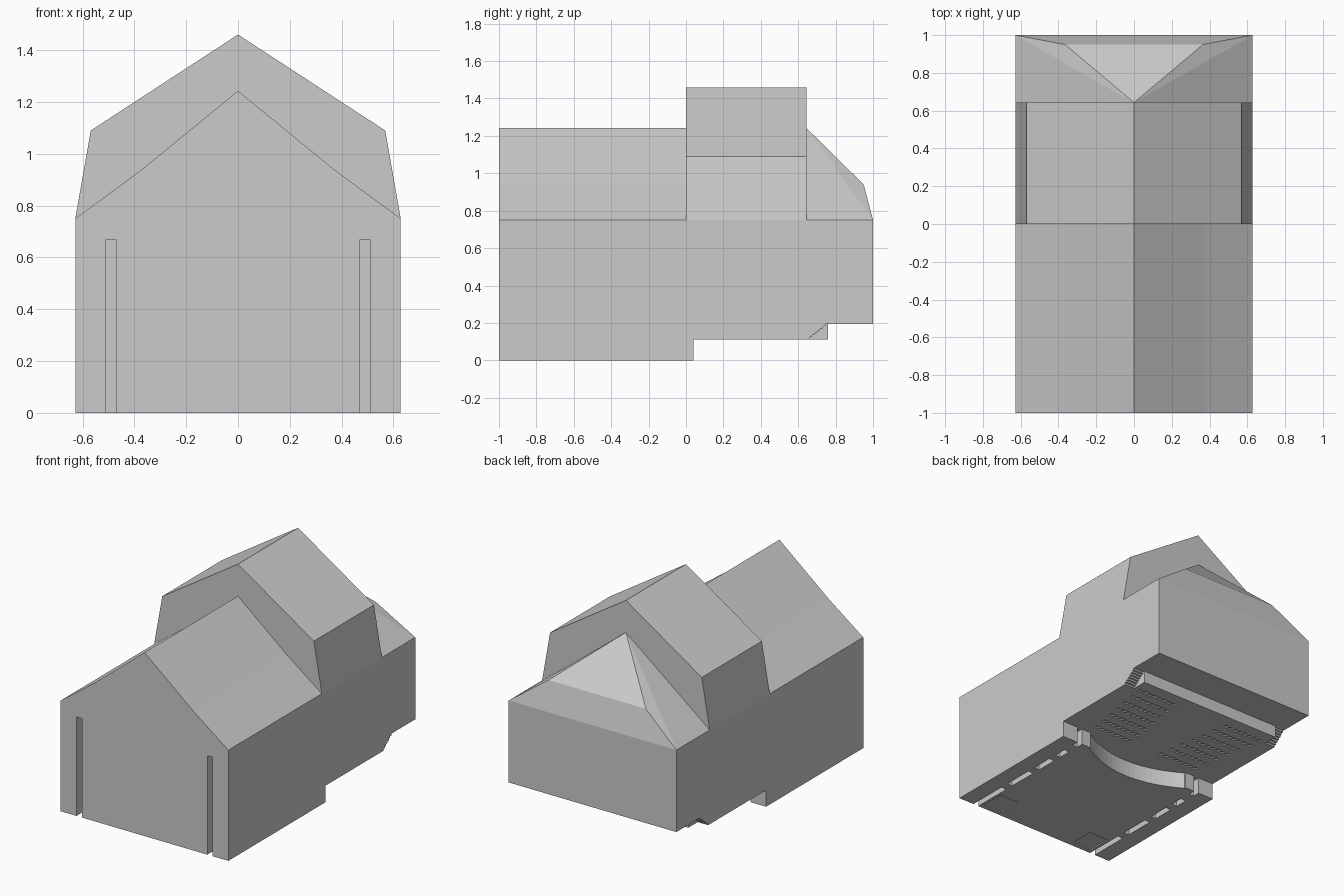
import bpy, bmesh, math

cube = bpy.data.objects.get("Cube")
if cube:
    bpy.data.objects.remove(cube, do_unlink=True)

grey = bpy.data.materials.new("plain_grey")
grey.use_nodes = True
COLOUR = (0.6, 0.6, 0.6, 1)
grey.diffuse_color = COLOUR
grey.node_tree.nodes["Principled BSDF"].inputs["Base Color"].default_value = COLOUR

W, EAVE, FLOOR, LIP = 0.628, 0.75, 0.112, 0.195


def finish(name, bm):
    bmesh.ops.recalc_face_normals(bm, faces=bm.faces)
    mesh = bpy.data.meshes.new(name)
    bm.to_mesh(mesh)
    bm.free()
    mesh.materials.append(grey)
    obj = bpy.data.objects.new(name, mesh)
    bpy.context.collection.objects.link(obj)
    return obj


def add_prism(bm, pts, axis, a, b):
    """Extrude a 2D outline from a to b along the axis x, y or z."""
    def place(p, t):
        return {"x": (t, p[0], p[1]), "y": (p[0], t, p[1]), "z": (p[0], p[1], t)}[axis]
    low = [bm.verts.new(place(p, a)) for p in pts]
    high = [bm.verts.new(place(p, b)) for p in pts]
    bm.faces.new(low)
    bm.faces.new(high)
    for i in range(len(pts)):
        j = (i + 1) % len(pts)
        bm.faces.new((low[i], low[j], high[j], high[i]))


def prism(name, pts, axis, a, b):
    bm = bmesh.new()
    add_prism(bm, pts, axis, a, b)
    return finish(name, bm)


def add_box(bm, x0, x1, y0, y1, z0, z1):
    add_prism(bm, [(x0, y0), (x1, y0), (x1, y1), (x0, y1)], "z", z0, z1)


def carve(target, bm):
    """Cut the bmesh solids out of the target, then drop the cutter."""
    cutter = finish("cutter", bm)
    cutter.hide_render = True
    mod = target.modifiers.new("carve", "BOOLEAN")
    mod.operation, mod.solver, mod.object = "DIFFERENCE", "EXACT", cutter
    bpy.context.view_layer.objects.active = target
    bpy.ops.object.modifier_apply(modifier=mod.name)
    bpy.data.objects.remove(cutter, do_unlink=True)


def mirrored(half):
    return half + [(-x, z) for x, z in reversed(half) if x > 0]


# Main body: stepped side outline across the full width
body = prism("hall_body", [(-1, 0), (0.04, 0), (0.04, FLOOR), (0.76, FLOOR), (0.76, LIP),
                           (1, LIP), (1, EAVE), (-1, EAVE)], "x", -W, W)

# Curved recess in the low step
arc = [(0.4 * t / 10, -0.09 + 0.12 * (t / 10) ** 2) for t in range(-10, 11)]
bm = bmesh.new()
add_prism(bm, arc + [(0.4, 0.045), (-0.4, 0.045)], "z", -0.1, FLOOR + 0.001)
carve(body, bm)

# Tall front slots, floor slots, and grooves in the low step
bm = bmesh.new()
for side in (-1, 1):
    x0, x1 = sorted((side * 0.47, side * 0.51))
    add_box(bm, x0, x1, -1.1, -0.72, -0.1, 0.67)
    for y0, y1 in ((-0.66, -0.45), (-0.39, -0.24), (-0.18, -0.09)):
        add_box(bm, x0, x1, y0, y1, -0.1, 0.67)
    add_box(bm, x0, x1, -0.01, 0.045, -0.1, FLOOR + 0.001)
carve(body, bm)

# Shallow panels under the front
bm = bmesh.new()
for side in (-1, 1):
    x0, x1 = sorted((side * 0.3, side * 0.45))
    add_box(bm, x0, x1, -0.97, -0.8, -0.1, 0.008)
carve(body, bm)

# Small stairs at both sides of the rear lip
STEPS = 7
run, rise = 0.1 / STEPS, (LIP - FLOOR) / STEPS
stair = [(0.66, 0.05)]
for i in range(STEPS):
    stair += [(0.66 + i * run, FLOOR + (i + 1) * rise),
              (0.66 + (i + 1) * run, FLOOR + (i + 1) * rise)]
stair += [(0.77, LIP), (0.77, 0.05)]
bm = bmesh.new()
for side in (-1, 1):
    add_prism(bm, stair, "x", side * 0.55, side * 0.7)
carve(body, bm)

# Rows of little notches under the raised floor
bm = bmesh.new()
for side in (-1, 1):
    for row in range(7):
        y = 0.12 + row * 0.09
        outer = 0.41 + row * 0.015
        for n in range(8):
            x = side * (outer - n * 0.04)
            add_box(bm, x - 0.014, x + 0.014, y - 0.012, y + 0.012, 0.05, FLOOR + 0.01)
carve(body, bm)

# Front and middle roofs
prism("front_roof", mirrored([(W, EAVE), (0.37, 0.94), (0, 1.243)]), "y", -1, 0)
prism("tall_middle_roof", mirrored([(W, EAVE), (0.568, 1.09), (0, 1.46)]), "y", 0, 0.643)

# Hipped rear roof
bm = bmesh.new()
bm.verts.new((0, 0.643, 1.243))
for s in (-1, 1):
    for p in ((W, 0.643, EAVE), (0.37, 0.643, 0.94), (0.365, 0.95, 0.94), (W, 1, EAVE)):
        bm.verts.new((s * p[0], p[1], p[2]))
bmesh.ops.convex_hull(bm, input=bm.verts)
bmesh.ops.dissolve_limit(bm, angle_limit=math.radians(1), verts=bm.verts, edges=bm.edges)
finish("hipped_rear_roof", bm)
